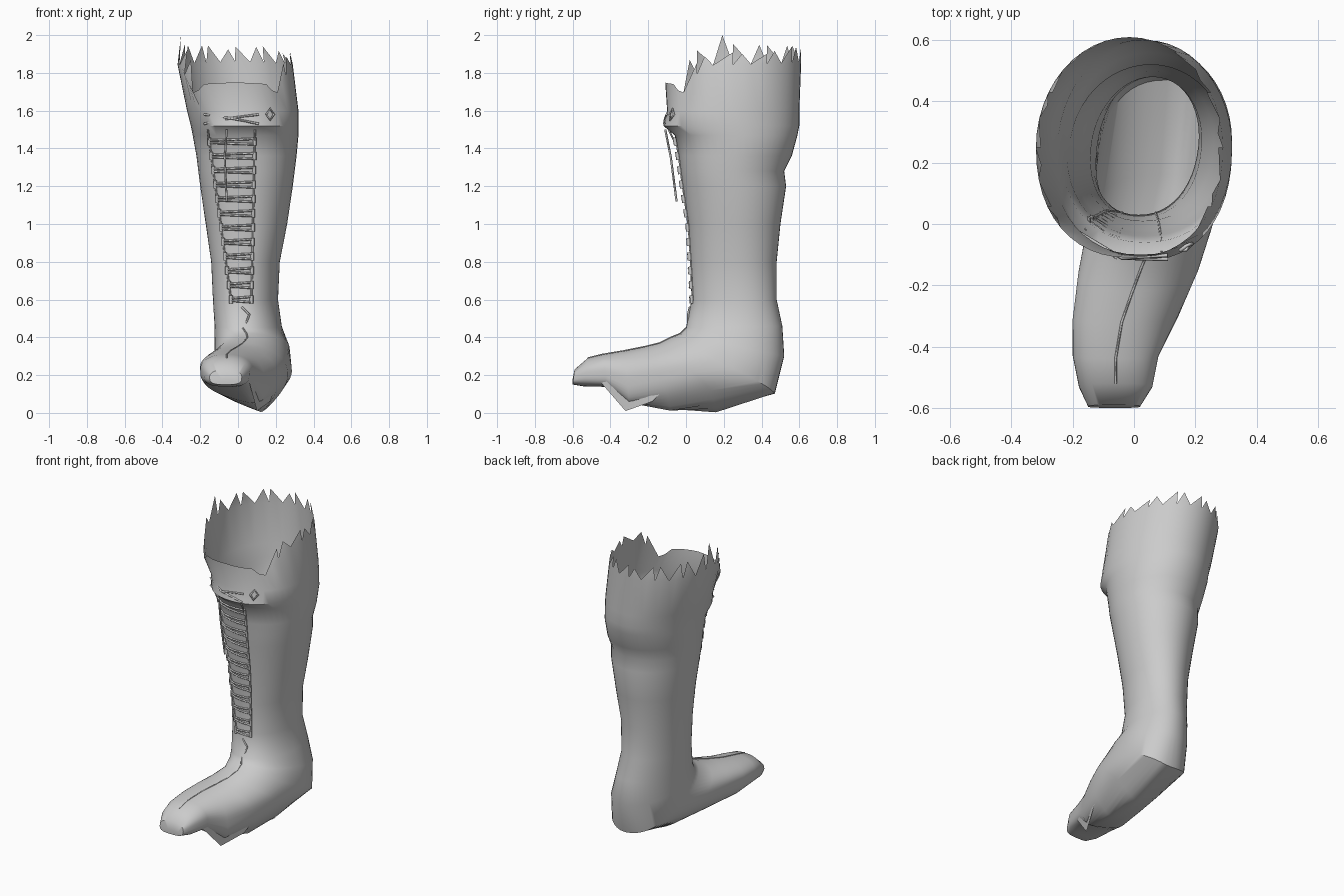
import bpy, math, random
from math import sin, cos, pi

cube = bpy.data.objects.get("Cube")
if cube:
    bpy.data.objects.remove(cube)
random.seed(4)
N = 48

leather = bpy.data.materials.new("grey_leather")
leather.use_nodes = True
GREY = (0.6, 0.6, 0.6, 1)
leather.diffuse_color = GREY
leather.node_tree.nodes["Principled BSDF"].inputs["Base Color"].default_value = GREY


def lerp_table(table, t):
    """Interpolate the rows of a table keyed on an ascending first column."""
    t = min(max(t, table[0][0]), table[-1][0])
    for a, b in zip(table, table[1:]):
        if t <= b[0]:
            f = (t - a[0]) / (b[0] - a[0])
            return [p + (q - p) * f for p, q in zip(a[1:], b[1:])]


def add_mesh(name, verts, faces):
    me = bpy.data.meshes.new(name)
    me.from_pydata(verts, [], faces)
    me.update()
    ob = bpy.data.objects.new(name, me)
    bpy.context.collection.objects.link(ob)
    me.materials.append(leather)
    bpy.ops.object.select_all(action='DESELECT')
    ob.select_set(True)
    bpy.context.view_layer.objects.active = ob
    bpy.ops.object.shade_smooth_by_angle(angle=math.radians(40))


def add_cords(name, paths, radius):
    cu = bpy.data.curves.new(name, 'CURVE')
    cu.dimensions = '3D'
    cu.bevel_depth = radius
    cu.bevel_resolution = 0
    cu.use_fill_caps = True
    for pts in paths:
        sp = cu.splines.new('POLY')
        sp.points.add(len(pts) - 1)
        for p, co in zip(sp.points, pts):
            p.co = (*co, 1)
    cu.materials.append(leather)
    ob = bpy.data.objects.new(name, cu)
    bpy.context.collection.objects.link(ob)


# Shaft rings in hundredths: height, front y, back y, low x, high x
SHAFT = [(60, 3, 48, -13, 21), (80, 2, 48, -14, 22), (100, 1, 50, -17, 26),
         (120, -2, 53, -20, 29), (128, -3, 52, -21, 30), (136, -4, 56, -22, 31),
         (147, -6, 59, -24, 32), (152, -12, 60, -25, 32), (160, -10, 60, -27, 32)]
# Foot rings: top y, z, bottom y, z, low x, high x, sole roll, x skew, sole squareness
FOOT = [(-60, 18, -60, 16, -11, -1, 0, 0, 7), (-59, 23, -60, 15, -15, 2, 0, 0, 6),
        (-52, 29, -54, 14, -18, 6, 0, 0, 6), (-44, 31, -42, 13, -20, 8, 5, 0, 6),
        (-32, 33, -30, 3, -20, 14, 30, 1, 6), (-22, 35, -8, 0, -18, 21, 40, 2, 7),
        (-14, 37, 16, 0, -15, 26, 40, 3, 8), (-8, 40, 47, 10, -12, 28, 8, 3, 8),
        (-3, 42, 52, 30, -12, 27, 0, 3, 10), (0, 45, 51, 46, -12, 23, 0, 3, 10)]
# Rim height by angle away from the front
RIM = [(0, 1.75), (.6, 1.74), (.72, 1.67), (.95, 1.76), (1.2, 1.84), (pi, 1.86)]


def power(v, e):
    return math.copysign(abs(v) ** e, v)


def section(yt, zt, yb, zb, x0, x1, roll=0, skew=0, square=10):
    """Ring from a top/front point to a bottom/back point."""
    pts = []
    for i in range(N):
        a = 2 * pi * i / N
        e = square / 10 if cos(a) < 0 else .9
        c, s = power(cos(a), e), power(sin(a), e)
        t = (1 - c) / 2
        x = (x0 + x1) / 2 + (x1 - x0) / 2 * s - skew * c
        y = yt + (yb - yt) * t
        keel = max(0, 13 - x) + 2 * max(0, x - 13)
        z = zt + (zb - zt) * t + roll / 100 * keel * t
        pts.append((x / 100, y / 100, z / 100))
    return pts


def shaft_ring(z, yf, yb, x0, x1):
    return section(yf, z, yb, z, x0, x1, skew=(172 - z) / 45)


# Boot body: foot bending up into the shaft, ending in a torn rim
rings = [section(*r) for r in FOOT] + [shaft_ring(*r) for r in SHAFT]
rim = []
for i, (x, y, z) in enumerate(shaft_ring(172, -11, 61, -32, 29)):
    a = 2 * pi * i / N
    rim.append((x, y, lerp_table(RIM, min(a, 2 * pi - a))[0]))
rings.append(rim)
verts = [p for r in rings for p in r]
faces = [tuple(range(N))]
for k in range(len(rings) - 1):
    for i in range(N):
        j = (i + 1) % N
        faces.append((k * N + i, k * N + N + i, k * N + N + j, k * N + j))

# Torn points along the rim, none above the front tongue
base = (len(rings) - 1) * N
for i in range(0, N, 2):
    mid, nxt = i + 1, (i + 2) % N
    a = 2 * pi * mid / N
    if min(a, 2 * pi - a) < .75:
        continue
    x, y, z = rim[nxt if i % 4 else mid]
    rise = random.uniform(.05, .09) + .05 * max(0, -sin(a))
    verts.append((x * .95, y, z + rise))
    tip = len(verts) - 1
    faces += [(base + i, tip, base + mid), (base + mid, tip, base + nxt)]
top = max(range(len(verts)), key=lambda n: verts[n][2])
verts[top] = (*verts[top][:2], 2)
add_mesh("boot_body", verts, [f[::-1] for f in faces])

# Loose welt flap at the outer edge of the sole
add_mesh("sole_flap", [(.06, -.45, .16), (.1, -.32, .01), (.17, -.18, .06),
                       (.23, -.02, .22), (.15, -.25, .2)],
         [(0, 1, 4), (1, 2, 4), (2, 3, 4)])


def on_front(x, z, lift=.006):
    """Point on the front of the shaft."""
    ring = shaft_ring(z * 100, *lerp_table(SHAFT, z * 100))
    front = sorted(ring[i][:2] for i in range(-10, 11))
    return (x, lerp_table(front, x)[0] - lift, z)


def edge(z, side):
    f = (z - .55) / .95
    return .07 + .02 * f if side > 0 else -.03 - .13 * f


def cord(points, lift=.008):
    return [on_front(x, z, lift) for x, z in points]


# Laces: paired cords at every row, eyelets at the ends
laces, eyelets = [], []
for r in range(12):
    z = .6 + .076 * r
    l, h = edge(z, -1), edge(z, 1)
    flip = 1 if r % 2 else -1
    for tilt in (-.016, .016):
        laces.append(cord([(l + (h - l) * k / 4, z + tilt * flip * (.4 + k / 8))
                           for k in range(5)]))
    for x in (l, h):
        eyelets.append(cord([(x, z - .02), (x, z + .022)]))

# Top crossing, hanging end, small loop and lower knot
laces.append(cord([(-.18, 1.53), (-.04, 1.56), (.11, 1.53)]))
laces.append(cord([(-.18, 1.58), (-.04, 1.56), (.11, 1.58)]))
laces.append([(-.06, -.11, 1.5), (-.07, -.08, 1.35), (-.06, -.05, 1.12)])
laces.append(cord([(.15, 1.58), (.17, 1.61), (.19, 1.58), (.17, 1.55), (.15, 1.58)]))
laces.append([(.02, .02, .56), (.06, .01, .52), (.04, .01, .47)])
add_cords("laces", laces, .006)
add_cords("eyelets", eyelets, .01)

# Edges of the lacing opening
heights = [.6 + .09 * k for k in range(11)]
add_cords("opening_edges", [cord([(edge(z, s), z) for z in heights], .002)
                            for s in (-1, 1)], .005)

# Fine seam over the foot
add_cords("foot_seam", [[section(*r)[0] for r in FOOT[2:]]], .004)
